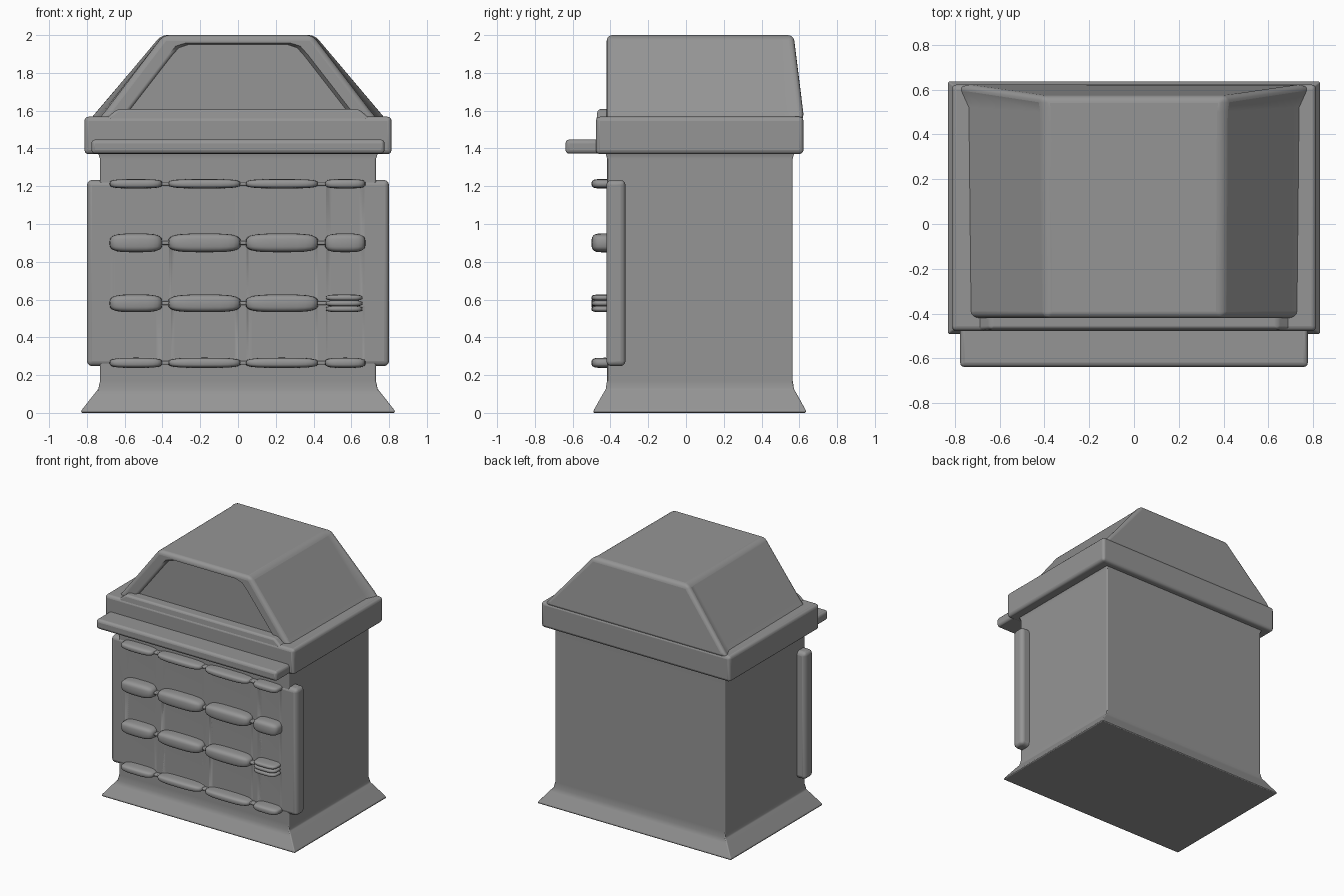
import bpy, bmesh, math

if "Cube" in bpy.data.objects:
    bpy.data.objects.remove(bpy.data.objects["Cube"])

grey = bpy.data.materials.new("dark_grey")
grey.diffuse_color = (0.3, 0.3, 0.3, 1)
grey.use_nodes = True
grey.node_tree.nodes["Principled BSDF"].inputs["Base Color"].default_value = grey.diffuse_color


def make(name, verts, faces, bevel=0.0, segs=3, cutter=None):
    me = bpy.data.meshes.new(name)
    me.from_pydata(verts, [], faces)
    me.materials.append(grey)
    bm = bmesh.new()
    bm.from_mesh(me)
    bmesh.ops.recalc_face_normals(bm, faces=bm.faces)
    bm.to_mesh(me)
    bm.free()
    ob = bpy.data.objects.new(name, me)
    bpy.context.collection.objects.link(ob)
    bpy.ops.object.select_all(action="DESELECT")
    ob.select_set(True)
    bpy.context.view_layer.objects.active = ob
    bpy.ops.object.shade_smooth_by_angle(angle=math.radians(50))
    if bevel:
        b = ob.modifiers.new("bevel", "BEVEL")
        b.width, b.segments = bevel, segs
        b.limit_method, b.angle_limit = "ANGLE", math.radians(25)
    if cutter:
        c = ob.modifiers.new("cut", "BOOLEAN")
        c.operation, c.solver, c.object = "DIFFERENCE", "EXACT", cutter
    w = ob.modifiers.new("normals", "WEIGHTED_NORMAL")
    w.keep_sharp, w.weight = True, 80
    return ob


def prism(verts_front, verts_back, offset=0):
    """Faces joining two outlines with the same number of points."""
    n, o = len(verts_front), offset
    faces = [tuple(range(o, o + n)), tuple(range(o + n, o + 2 * n))]
    faces += [(o+i, o+n+i, o+n+(i+1) % n, o+(i+1) % n) for i in range(n)]
    return verts_front + verts_back, faces


def loft(name, rings, bevel=0.0, **kw):
    """Stack of rings with equal point counts, capped at both ends."""
    n, m = len(rings), len(rings[0])
    verts = [p for r in rings for p in r]
    faces = [tuple(range(m)), tuple(range(m * (n - 1), m * n))]
    for k in range(n - 1):
        for i in range(m):
            j = (i + 1) % m
            faces.append((m*k + i, m*k + j, m*k + m + j, m*k + m + i))
    return make(name, verts, faces, bevel, **kw)


def rect(hx, y0, y1, z):
    return [(-hx, y0, z), (hx, y0, z), (hx, y1, z), (-hx, y1, z)]


def box(name, hx, y0, y1, z0, z1, bevel=0.015, **kw):
    return loft(name, [rect(hx, y0, y1, z0), rect(hx, y0, y1, z1)], bevel, **kw)


def cutter_from(name, pairs):
    verts, faces = [], []
    for front, back in pairs:
        v, f = prism(front, back, len(verts))
        verts += v
        faces += f
    ob = make(name, verts, faces)
    ob.hide_render = True
    ob.hide_set(True)
    return ob


def outline(half, y, cx=0.0):
    """Symmetric outline in the front plane from (half width, z) points."""
    return ([(cx + x, y, z) for x, z in half]
            + [(cx - x, y, z) for x, z in reversed(half)])


columns = [(-0.68, -0.40), (-0.37, 0.015), (0.04, 0.425), (0.46, 0.675)]
rows = [(0.265, 0.027), (0.58, 0.047), (0.90, 0.05), (1.213, 0.025)]

# Shallow cells between the rows of rolls
cells = []
for x0, x1 in columns:
    c, h = (x0 + x1) / 2, (x1 - x0) / 2
    for (za, _), (zb, _) in zip(rows, rows[1:]):
        cells.append((outline([(h + .035, za - .004), (h + .035, zb + .004)], -0.438, c),
                      outline([(h - .035, za + .03), (h - .035, zb - .03)], -0.410, c)))
# Columns are cut as separate pairs so that neighbours may overlap
cell_cutters = [cutter_from(f"cell_cutter_{k}", cells[k * 3:k * 3 + 3]) for k in range(4)]


def cut_cells(ob):
    for k, cutter in enumerate(cell_cutters):
        c = ob.modifiers.new(f"cells_{k}", "BOOLEAN")
        c.operation, c.solver, c.object = "DIFFERENCE", "EXACT", cutter
    ob.modifiers.move(ob.modifiers.find("normals"), len(ob.modifiers) - 1)


# Body with flared foot
foot = [(0.10, 0), (0.10, 0.012), (0.035, 0.095), (0.01, 0.125), (0, 0.17), (0, 1.345), (0.012, 1.38)]
cut_cells(loft("body", [rect(0.73 + o, -0.418 - o * 0.72, 0.565 + o * 0.7, z) for o, z in foot],
               0.01, segs=2))

# Wide front plate
cut_cells(box("front_plate", 0.80, -0.422, -0.32, 0.247, 1.233, 0.028))

# Lid rim, front ledge and serving shelf
box("lid_rim", 0.813, -0.477, 0.622, 1.37, 1.568, 0.022)
loft("lid_front_ledge", [rect(0.72, -0.475, -0.38, 1.54), rect(0.64, -0.468, -0.38, 1.608)], 0.015)
box("front_shelf", 0.776, -0.638, -0.42, 1.372, 1.447, 0.02)

# Trapezoid hood, flaring at the back, with a recessed front window
pane = [(0.60, 1.59), (0.60, 1.61), (0.375, 1.90), (0.335, 1.945), (0.28, 1.963)]
window = cutter_from("window_cutter", [
    (outline([(x + .015, z + .006) for x, z in pane], -0.45),
     outline([(x - .022, z - .012) for x, z in pane], -0.395))])


def hood_ring(bottom, top, y, y_top):
    half = [(bottom + .05, y, 1.54), (bottom, y, 1.60), (top, y_top, 2.0)]
    return half + [(-x, yy, z) for x, yy, z in reversed(half)]


loft("hood", [hood_ring(0.70, 0.395, -0.42, -0.42), hood_ring(0.71, 0.40, 0.52, 0.50),
              hood_ring(0.755, 0.41, 0.62, 0.57)], 0.03, segs=4, cutter=window)


# Rounded rolls with thin links
def roll(name, cx, hx, z, hz, hy=0.07):
    bpy.ops.mesh.primitive_uv_sphere_add(segments=24, ring_count=14, location=(cx, -0.43, z))
    ob = bpy.context.object
    ob.name = name
    ob.data.materials.append(grey)
    for v in ob.data.vertices:
        for k, (s, p) in enumerate(((hx, 0.6), (hy, 0.5), (hz, 0.6))):
            v.co[k] = math.copysign(abs(v.co[k]) ** p, v.co[k]) * s
    bpy.ops.object.shade_smooth()


for r, (z, hz) in enumerate(rows):
    box(f"roll_link_{r}", 0.64, -0.455, -0.41, z - 0.01, z + 0.01, 0.006)
    for c, (x0, x1) in enumerate(columns):
        cx, hx = (x0 + x1) / 2, (x1 - x0) / 2
        if r == 1 and c == 3:
            for k, dz in enumerate((-0.03, 0.0, 0.03)):
                roll(f"roll_{r}_{c}_{k}", cx - 0.005, hx - 0.01, z + dz, 0.017)
        else:
            roll(f"roll_{r}_{c}", cx, hx, z, hz)
